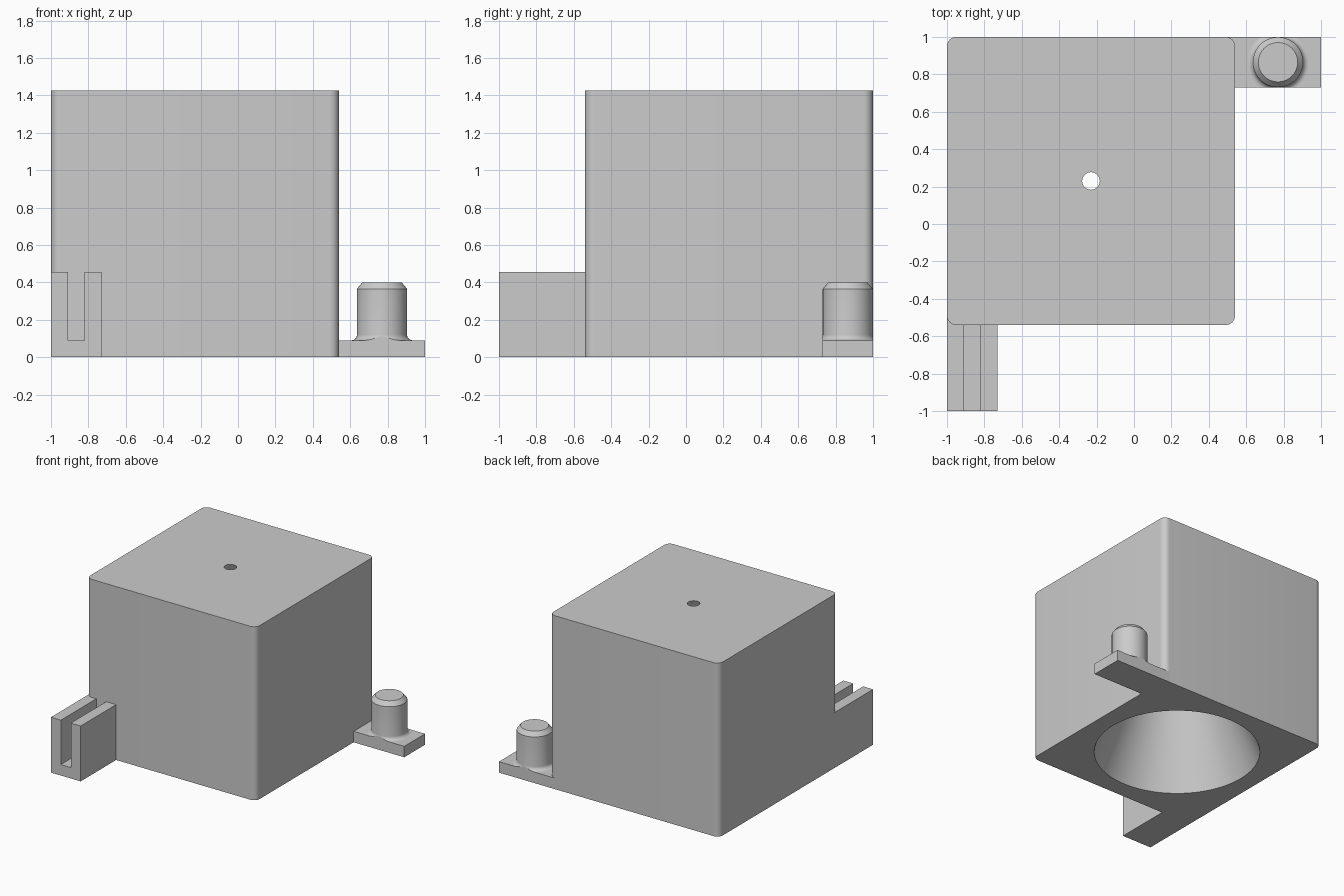
import bpy
import bmesh
import math

if "Cube" in bpy.data.objects:
    bpy.data.objects.remove(bpy.data.objects["Cube"], do_unlink=True)

grey = bpy.data.materials.new("plain grey")
grey.use_nodes = True
grey.diffuse_color = (0.6, 0.6, 0.6, 1)
grey.node_tree.nodes["Principled BSDF"].inputs["Base Color"].default_value = (0.6, 0.6, 0.6, 1)


def finish(name, bm):
    bmesh.ops.recalc_face_normals(bm, faces=bm.faces)
    mesh = bpy.data.meshes.new(name)
    bm.to_mesh(mesh)
    bm.free()
    mesh.materials.append(grey)
    obj = bpy.data.objects.new(name, mesh)
    bpy.context.collection.objects.link(obj)
    return obj


def prism(name, outline, direction, offset=(0, 0, 0)):
    """Extrude a flat outline of 3D points along a direction."""
    bm = bmesh.new()
    face = bm.faces.new([bm.verts.new([a + b for a, b in zip(p, offset)]) for p in outline])
    new = bmesh.ops.extrude_face_region(bm, geom=[face])["geom"]
    bmesh.ops.translate(bm, vec=direction, verts=[v for v in new if isinstance(v, bmesh.types.BMVert)])
    return finish(name, bm)


def box(name, x0, x1, y0, y1, z0, z1):
    return prism(name, [(x0, y0, z0), (x1, y0, z0), (x1, y1, z0), (x0, y1, z0)], (0, 0, z1 - z0))


def lathe(name, profile, cx, cy, sides):
    """Closed solid of revolution from (radius, z) points, bottom to top."""
    bm = bmesh.new()
    rings = []
    for r, z in profile:
        rings.append([bm.verts.new((cx + r * math.cos(math.tau * i / sides),
                                    cy + r * math.sin(math.tau * i / sides), z)) for i in range(sides)])
    for low, high in zip(rings, rings[1:]):
        for i in range(sides):
            j = (i + 1) % sides
            bm.faces.new((low[i], low[j], high[j], high[i]))
    bm.faces.new(rings[0])
    bm.faces.new(rings[-1])
    return finish(name, bm)


def boolean(obj, cutter, operation):
    mod = obj.modifiers.new(operation.title(), "BOOLEAN")
    mod.operation = operation
    mod.solver = "EXACT"
    mod.object = cutter
    bpy.context.view_layer.objects.active = obj
    bpy.ops.object.modifier_apply(modifier=mod.name)
    bpy.data.objects.remove(cutter, do_unlink=True)


def smooth(obj):
    bpy.ops.object.select_all(action="DESELECT")
    obj.select_set(True)
    bpy.context.view_layer.objects.active = obj
    bpy.ops.object.shade_smooth_by_angle(angle=math.radians(25))


# Body block with rounded upright corners
HALF, CORNER, TOP = 0.77, 0.05, 1.425
CX, CY = -0.23, 0.23
outline = []
for quarter in range(4):
    middle = math.pi / 4 + quarter * math.pi / 2
    ox = math.copysign(HALF - CORNER, math.cos(middle))
    oy = math.copysign(HALF - CORNER, math.sin(middle))
    for step in range(9):
        a = math.pi / 2 * (quarter + step / 8)
        outline.append((ox + CORNER * math.cos(a), oy + CORNER * math.sin(a), 0))
body = prism("body", outline, (0, 0, TOP), (CX, CY, 0))

# Conical bore, wide below and narrowing to the small top hole
slope = (0.624 - 0.047) / TOP
bore = lathe("bore_cutter", [(0.624 + slope * 0.1, -0.1), (0.047, TOP), (0.047, TOP + 0.1)], CX, CY, 96)
boolean(body, bore, "DIFFERENCE")
smooth(body)

# Slotted bracket at the front
slot = [(-1, 0), (-0.73, 0), (-0.73, 0.455), (-0.82, 0.455), (-0.82, 0.09),
        (-0.91, 0.09), (-0.91, 0.455), (-1, 0.455)]
prism("slotted_bracket", [(x, -1, z) for x, z in slot], (0, 0.46, 0))
box("bracket_corner_fill", -1, -0.94, -0.54, -0.49, 0, 0.455)

# Flat tab at the left side, running into the body corner
box("tab", 0.49, 1, 0.73, 1, 0, 0.09)

# Pin with filleted foot and chamfered tip, trimmed to the tab width
PIN, FILLET = 0.134, 0.03
profile = [(PIN + FILLET, 0.08)]
for step in range(7):
    a = math.pi / 2 * step / 6
    profile.append((PIN + FILLET * (1 - math.sin(a)), 0.09 + FILLET * (1 - math.cos(a))))
profile += [(PIN, 0.365), (0.105, 0.4)]
pin = lathe("pin", profile, 0.77, 0.865, 64)
boolean(pin, box("pin_trim", 0.55, 0.99, 0.73, 1, 0.085, 0.5), "INTERSECT")
smooth(pin)
